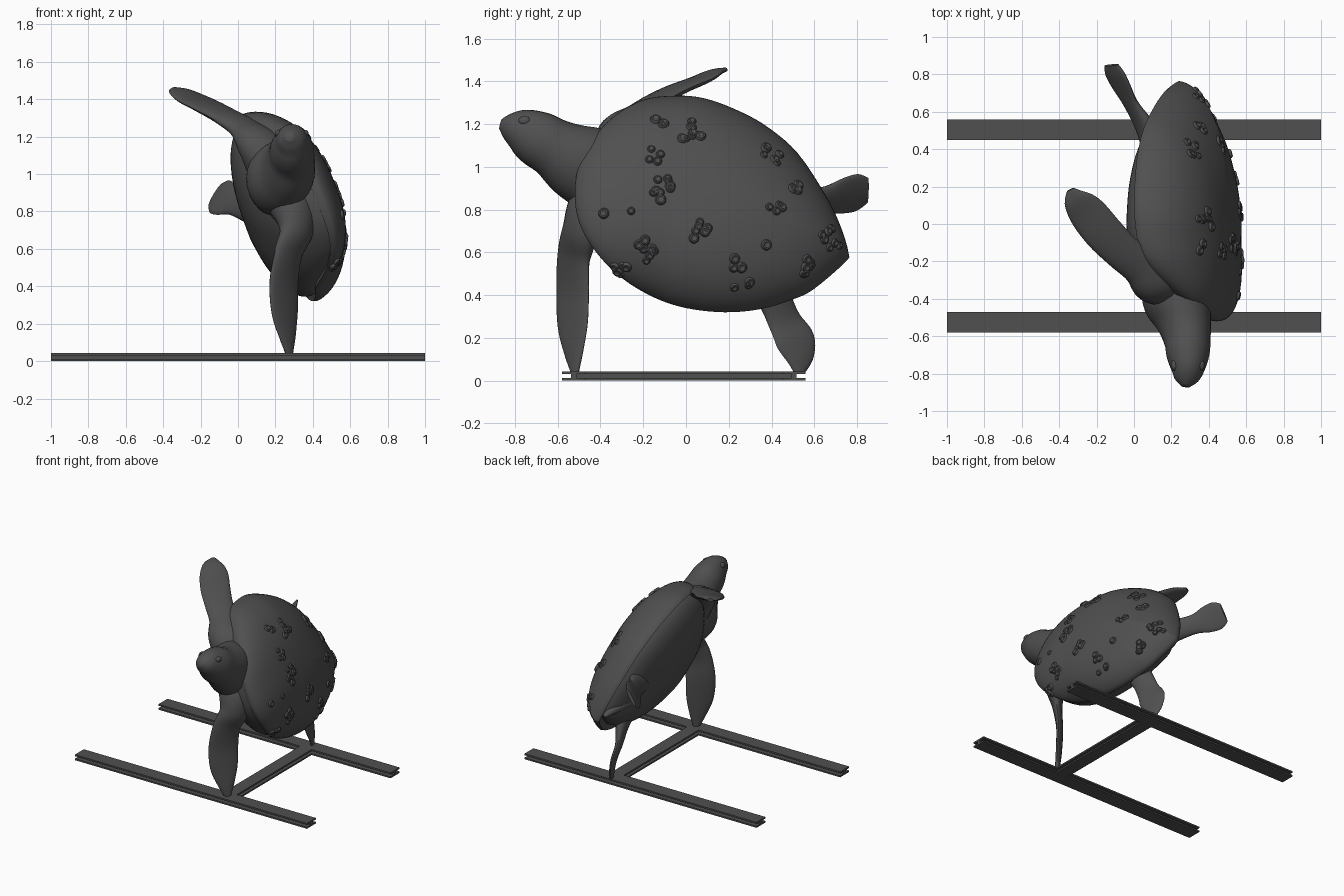
import bpy, bmesh, math, random
from mathutils import Vector as V
from mathutils.bvhtree import BVHTree

if "Cube" in bpy.data.objects:
    bpy.data.objects.remove(bpy.data.objects["Cube"])

random.seed(4)
N = V((0.915, 0.112, 0.384)).normalized()   # outward direction of the tilted shell
DOWN = V((0.40, -0.25, -0.88)).normalized()  # sideways across the shell, toward the base

bronze = bpy.data.materials.new("dark_bronze")
bronze.diffuse_color = (0.08, 0.08, 0.08, 1)
bronze.use_nodes = True
bronze.node_tree.nodes["Principled BSDF"].inputs["Base Color"].default_value = bronze.diffuse_color


def make(name, verts, faces, smooth=True):
    me = bpy.data.meshes.new(name)
    me.from_pydata([tuple(v) for v in verts], [], faces)
    me.materials.append(bronze)
    bm = bmesh.new()
    bm.from_mesh(me)
    bmesh.ops.recalc_face_normals(bm, faces=bm.faces)
    bm.to_mesh(me)
    bm.free()
    ob = bpy.data.objects.new(name, me)
    bpy.context.collection.objects.link(ob)
    if smooth:
        bpy.ops.object.select_all(action='DESELECT')
        ob.select_set(True)
        bpy.context.view_layer.objects.active = ob
        bpy.ops.object.shade_smooth_by_angle(angle=math.radians(45))
    return ob


def spline(rows, steps, closed=False):
    """Catmull-Rom interpolation of rows of numbers."""
    n, out = len(rows), []
    get = (lambda i: rows[i % n]) if closed else (lambda i: rows[min(max(i, 0), n - 1)])
    for i in range(n if closed else n - 1):
        for k in range(steps):
            t = k / steps
            out.append([0.5 * (2 * b + (c - a) * t + (2 * a - 5 * b + 4 * c - d) * t * t
                               + (3 * b - a - 3 * c + d) * t ** 3)
                        for a, b, c, d in zip(get(i - 1), get(i), get(i + 1), get(i + 2))])
    return out if closed else out + [list(rows[-1])]


def skin(name, rings, smooth=True):
    """Join equal rings of points with quads and cap both ends."""
    m = len(rings[0])
    verts = [p for r in rings for p in r]
    faces = [(i * m + j, i * m + (j + 1) % m, (i + 1) * m + (j + 1) % m, (i + 1) * m + j)
             for i in range(len(rings) - 1) for j in range(m)]
    faces += [tuple(range(m)), tuple(range(len(verts) - m, len(verts)))]
    return make(name, verts, faces, smooth)


def limb(name, wide, rows, seg=20, steps=6):
    """Loft of ellipses; row = x, y, z, half width, half thickness."""
    pts = spline(rows, steps)
    rings = []
    for i, (x, y, z, w, t) in enumerate(pts):
        a, b = pts[max(i - 1, 0)], pts[min(i + 1, len(pts) - 1)]
        tan = (V(b[:3]) - V(a[:3])).normalized()
        nor = tan.cross(V(wide)).normalized()
        wid = nor.cross(tan)
        rings.append([V((x, y, z)) + wid * w * math.cos(q) + nor * t * math.sin(q)
                      for q in (2 * math.pi * k / seg for k in range(seg))])
    return skin(name, rings)


def on_plane(y, z):
    """Point of the tilted rim plane at a given side-view position."""
    return V((0.22 - 0.122 * (y - 0.13) - 0.42 * (z - 0.81), y, z))


# Shell: side-view rim outline, domed toward N, front edge lifted off the chest
rim_yz = [(-.38, 1.19), (-.22, 1.295), (-.05, 1.32), (.1, 1.305), (.27, 1.24), (.4, 1.165),
          (.53, 1.05), (.65, .87), (.72, .73), (.76, .6), (.745, .555), (.6, .43), (.5, .38),
          (.35, .335), (.18, .32), (0, .34), (-.15, .39), (-.3, .48), (-.42, .6),
          (-.5, .74), (-.52, .89), (-.49, 1.03)]
rim = [on_plane(y, z) for y, z in spline(rim_yz, 4, True)]
C = on_plane(0.02, 0.86)


def lift(p):
    t = min(max((-.1 - p.y) / .42, 0), 1)
    return .17 * t * t * (3 - 2 * t)


def ring(s, t, top, shift=V((0, 0, 0))):
    """Rim scaled by s, its height blended from the lifted edge (t=0) to top (t=1)."""
    return [C + (p - C) * s + V((lift(p), 0, 0)) * (1 - t) + N * top * t + shift for p in rim]


H, fwd = 0.305, V((0, -.035, 0))
quarter = [math.radians(90 * k / 18) for k in range(18)]
dome = [ring(math.cos(a) ** .85, math.sin(a) ** 1.1, H, fwd * math.sin(a)) for a in quarter]
shell = skin("shell", [ring(.02, 1, 0), ring(.5, .6, 0), ring(.9, .1, 0), ring(.985, .05, -.4)]
             + dome + [ring(.02, 1, H, fwd)])

# Body: rounded belly under the shell, fuller toward the chest
belly_shift = V((0, -.045, 0)) + DOWN * .04
skin("belly", [ring(.5, .6, .05)] +
     [ring(.93 * math.cos(a) ** .9, math.sin(a), -.2, V((0, -.02, 0)) + belly_shift * math.sin(a))
      for a in quarter] +
     [ring(.03, 1, -.2, V((0, -.02, 0)) + belly_shift)])

# Head and neck
limb("head_and_neck", (1, 0, 0), [
    (.19, -.24, .93, .12, .16), (.22, -.38, .97, .18, .2), (.265, -.51, 1.025, .15, .18),
    (.285, -.62, 1.09, .125, .14), (.288, -.7, 1.135, .115, .13), (.287, -.77, 1.17, .092, .105),
    (.28, -.83, 1.19, .065, .065), (.275, -.867, 1.2, .025, .025)], 28)
for side in (-1, 1):
    bpy.ops.mesh.primitive_uv_sphere_add(segments=16, ring_count=10, radius=1,
                                         location=(.288 + side * .07, -.755, 1.215))
    eye = bpy.context.object
    eye.name = "eye"
    eye.scale = (.02, .03, .022)
    eye.data.materials.append(bronze)
    bpy.ops.object.shade_smooth_by_angle()

# Flippers
limb("front_flipper_lower", (.7, .7, 0), [
    (.22, -.28, .95, .14, .15), (.29, -.42, .83, .135, .12), (.31, -.49, .7, .105, .075),
    (.27, -.525, .58, .1, .037), (.245, -.53, .42, .106, .024), (.25, -.53, .26, .098, .02),
    (.265, -.525, .13, .06, .018), (.275, -.52, .04, .024, .015)])
limb("front_flipper_upper", (.72, .66, .1), [
    (.18, -.3, 1.06, .15, .14), (.11, -.3, 1.16, .13, .1), (.04, -.23, 1.24, .105, .055),
    (-.06, -.15, 1.305, .1, .036), (-.16, -.05, 1.36, .105, .028), (-.25, .06, 1.405, .1, .023),
    (-.31, .13, 1.44, .07, .018), (-.34, .185, 1.455, .02, .01)])
limb("rear_flipper_upper", (.55, -.1, .8), [
    (.13, .38, .8, .1, .07), (.06, .52, .82, .08, .045), (-.015, .64, .845, .07, .026),
    (-.065, .73, .865, .095, .018), (-.1, .8, .88, .1, .015), (-.12, .85, .89, .07, .012)])
limb("rear_flipper_lower", (-.4, .85, .25), [
    (.28, .33, .52, .11, .08), (.265, .41, .39, .085, .045), (.255, .46, .28, .085, .026),
    (.26, .51, .19, .1, .02), (.265, .53, .11, .075, .017), (.27, .53, .04, .03, .014)])
limb("tail", (1, 0, 0), [(.16, .5, .66, .06, .05), (.19, .63, .63, .04, .035),
                         (.21, .71, .6, .015, .012)], 12)

# Barnacles: small craters in clusters (side-view y, z, count, spread)
clusters = [(.02, 1.17, 10, .06), (-.13, 1.22, 3, .04), (-.15, 1.05, 4, .04), (-.1, .9, 9, .06),
            (-.18, .61, 10, .05), (-.3, .51, 5, .04), (-.38, .78, 1, .01), (-.26, .8, 1, .01),
            (.06, .7, 6, .045), (.24, .55, 3, .03), (.25, .47, 3, .05), (.55, .54, 7, .04),
            (.4, 1.05, 6, .05), (.42, .81, 4, .03), (.37, .63, 1, .01), (.52, .9, 3, .03),
            (.68, .66, 7, .055)]
bm = bmesh.new()
bm.from_mesh(shell.data)
tree = BVHTree.FromBMesh(bm)
bm.free()
profile = [(1.1, -.4), (1, .2), (.8, .5), (.55, .55), (.35, .4), (.05, .38)]
verts, faces, seg = [], [], 12
for cy, cz, count, spread in clusters:
    for _ in range(count):
        a, d = random.uniform(0, 2 * math.pi), spread * math.sqrt(random.random())
        hit, nor, _i, _d = tree.ray_cast(V((2, cy + d * math.cos(a), cz + d * math.sin(a))), V((-1, 0, 0)))
        if hit is None:
            continue
        nor = nor if nor.x > 0 else -nor
        u = nor.orthogonal().normalized()
        w = nor.cross(u)
        r, base = random.uniform(.018, .026), len(verts)
        for pr, ph in profile:
            verts += [hit + (u * math.cos(q) + w * math.sin(q)) * pr * r + nor * ph * r
                      for q in (2 * math.pi * k / seg for k in range(seg))]
        for i in range(len(profile) - 1):
            faces += [(base + i * seg + j, base + i * seg + (j + 1) % seg,
                       base + (i + 1) * seg + (j + 1) % seg, base + (i + 1) * seg + j) for j in range(seg)]
        faces.append(tuple(range(base + (len(profile) - 1) * seg, base + len(profile) * seg)))
make("barnacles", verts, faces)


# Base: flanged beams in an H
def beam(name, start, end, width):
    h, f, t = .043, .012, .012
    half = [(width / 2, 0), (width / 2, f), (t, f), (t, h - f), (width / 2, h - f), (width / 2, h)]
    prof = half + [(-a, b) for a, b in reversed(half)]
    side = (V(end) - V(start)).normalized().cross(V((0, 0, 1)))
    skin(name, [[V(p) + side * a + V((0, 0, b)) for a, b in prof] for p in (start, end)], False)


beam("front_beam", (-1, -.525, 0), (1, -.525, 0), .11)
beam("rear_beam", (-1, .505, 0), (1, .505, 0), .11)
beam("cross_beam", (.27, -.515, 0), (.27, .495, 0), .1)
